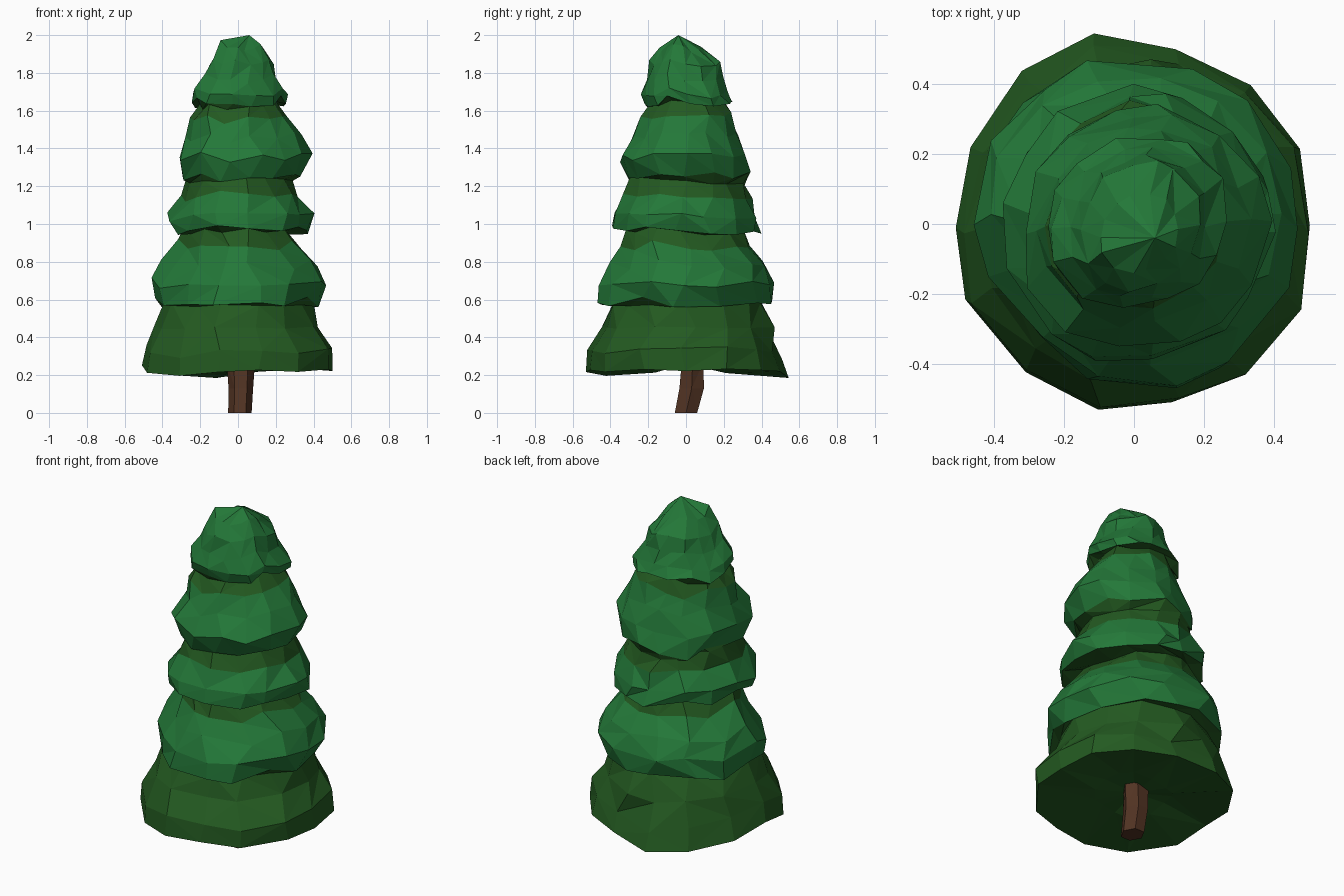
import bpy, bmesh, math, random

if "Cube" in bpy.data.objects:
    bpy.data.objects.remove(bpy.data.objects["Cube"])

random.seed(5)
SIDES = 14


def material(name, rgb):
    m = bpy.data.materials.new(name)
    m.diffuse_color = (*rgb, 1)
    m.use_nodes = True
    m.node_tree.nodes["Principled BSDF"].inputs["Base Color"].default_value = m.diffuse_color
    return m


bright = material("bright green needles", (0.017, 0.188, 0.040))
olive = material("dark olive needles", (0.017, 0.102, 0.015))
bark = material("brown bark", (0.085, 0.034, 0.017))
B, O = 0, 1

# Each ring: height, x min, x max, y min, y max, colour of the band above it
TIERS = [
    # bottom skirt
    [(0.25, -0.20, 0.20, -0.20, 0.20, O), (0.22, -0.505, 0.505, -0.515, 0.515, O),
     (0.33, -0.48, 0.50, -0.51, 0.48, O), (0.45, -0.43, 0.42, -0.44, 0.45, O),
     (0.58, -0.38, 0.39, -0.39, 0.39, O)],
    # second tier
    [(0.585, -0.44, 0.42, -0.47, 0.45, B), (0.69, -0.46, 0.47, -0.47, 0.47, B),
     (0.79, -0.41, 0.42, -0.40, 0.43, B), (0.89, -0.32, 0.33, -0.35, 0.35, O),
     (0.975, -0.28, 0.25, -0.32, 0.31, O)],
    # third tier
    [(0.975, -0.34, 0.37, -0.38, 0.38, B), (1.05, -0.38, 0.40, -0.38, 0.37, B),
     (1.15, -0.30, 0.31, -0.32, 0.34, O), (1.24, -0.27, 0.28, -0.28, 0.31, O)],
    # fourth tier
    [(1.245, -0.29, 0.33, -0.30, 0.33, B), (1.35, -0.31, 0.38, -0.35, 0.31, B),
     (1.46, -0.26, 0.32, -0.28, 0.27, B), (1.56, -0.24, 0.26, -0.24, 0.24, O),
     (1.63, -0.20, 0.20, -0.20, 0.20, O)],
    # crown
    [(1.645, -0.23, 0.25, -0.21, 0.24, B), (1.70, -0.22, 0.26, -0.22, 0.21, B),
     (1.77, -0.17, 0.20, -0.20, 0.18, B), (1.86, -0.14, 0.18, -0.18, 0.17, B),
     (1.94, -0.09, 0.12, -0.13, 0.08, B)],
]
# Stretch of each tier towards front left and towards back right
DIAGONAL = [(1, 1), (0.89, 0.98), (1.05, 1.02), (1.06, 1.02), (1.16, 1.12)]
# Ragged hem of the skirt, counter-clockwise from +x: stretch and height offset
HEM_R = [1, 1.03, 1.01, 0.99, 1.08, 1.05, 1.01, 1.01, 1.05, 1.03, 1.04, 1.01, 1.04, 1.05]
HEM_Z = [0.01, 0.01, 0.01, 0, -0.04, -0.01, 0.01, 0.03, 0, -0.03, 0, 0, -0.01, 0]


def finish(bm, name, mats):
    bmesh.ops.recalc_face_normals(bm, faces=bm.faces)
    me = bpy.data.meshes.new(name)
    bm.to_mesh(me)
    bm.free()
    for m in mats:
        me.materials.append(m)
    ob = bpy.data.objects.new(name, me)
    bpy.context.collection.objects.link(ob)


def bridge(bm, a, b, mat):
    """Join two rings with triangles on randomly chosen diagonals."""
    n = len(a)
    for i in range(n):
        j = (i + 1) % n
        if random.random() < 0.5:
            tris = [(a[i], a[j], b[j]), (a[i], b[j], b[i])]
        else:
            tris = [(a[i], a[j], b[i]), (a[j], b[j], b[i])]
        for t in tris:
            bm.faces.new(t).material_index = mat


def fan(bm, ring, tip, mat):
    for i in range(len(ring)):
        bm.faces.new((ring[i], ring[(i + 1) % len(ring)], tip)).material_index = mat


# Foliage: one ragged lofted skin through all tiers
bm = bmesh.new()
rings, mats = [], []
for t, tier in enumerate(TIERS):
    skirt = t == 0
    droop = HEM_Z if skirt else [random.uniform(-0.025, 0.025) for _ in range(SIDES)]
    turn = 0 if skirt else random.uniform(-0.1, 0.1)
    front_left, back_right = DIAGONAL[t]
    for z, x0, x1, y0, y1, mat in tier:
        hem = skirt and z < 0.4
        ring = []
        for i in range(SIDES):
            wobble = 0.08 if hem else 0.24
            a = 2 * math.pi * (i + random.uniform(-wobble, wobble)) / SIDES + turn
            if hem:
                r = HEM_R[i] + random.uniform(-0.01, 0.01)
            else:
                r = 1.015 + random.uniform(-0.04, 0.04)
            c = math.cos(a - math.pi / 4)
            r *= 1 + ((back_right if c > 0 else front_left) - 1) * c ** 4
            sag = droop[i] * (0.3 if skirt and z > 0.4 else 1)
            ring.append(bm.verts.new((
                (x0 + x1) / 2 + (x1 - x0) / 2 * r * math.cos(a),
                (y0 + y1) / 2 + (y1 - y0) / 2 * r * math.sin(a),
                z + sag + random.uniform(-0.012, 0.012))))
        rings.append(ring)
        mats.append(mat)
for k in range(len(rings) - 1):
    bridge(bm, rings[k], rings[k + 1], mats[k])
fan(bm, rings[0], bm.verts.new((0, 0, 0.26)), O)
fan(bm, rings[-1], bm.verts.new((0.06, -0.04, 2.0)), B)
# merge nearly flat triangles into larger facets
bmesh.ops.dissolve_limit(bm, angle_limit=math.radians(5), verts=bm.verts,
                         edges=bm.edges, delimit={'MATERIAL'})
finish(bm, "foliage", [bright, olive])

# Trunk: crooked six-sided post
bm = bmesh.new()
prev = None
for z, cx, cy, rx, ry in [(0, 0.01, 0.0, 0.062, 0.062), (0.13, 0.015, 0.03, 0.065, 0.068),
                          (0.27, 0.015, 0.035, 0.075, 0.06)]:
    ring = [bm.verts.new((cx + rx * math.cos(i * math.pi / 3),
                          cy + ry * math.sin(i * math.pi / 3) * 1.1, z)) for i in range(6)]
    if prev:
        bridge(bm, prev, ring, 0)
    else:
        bm.faces.new(ring)
    prev = ring
finish(bm, "trunk", [bark])
